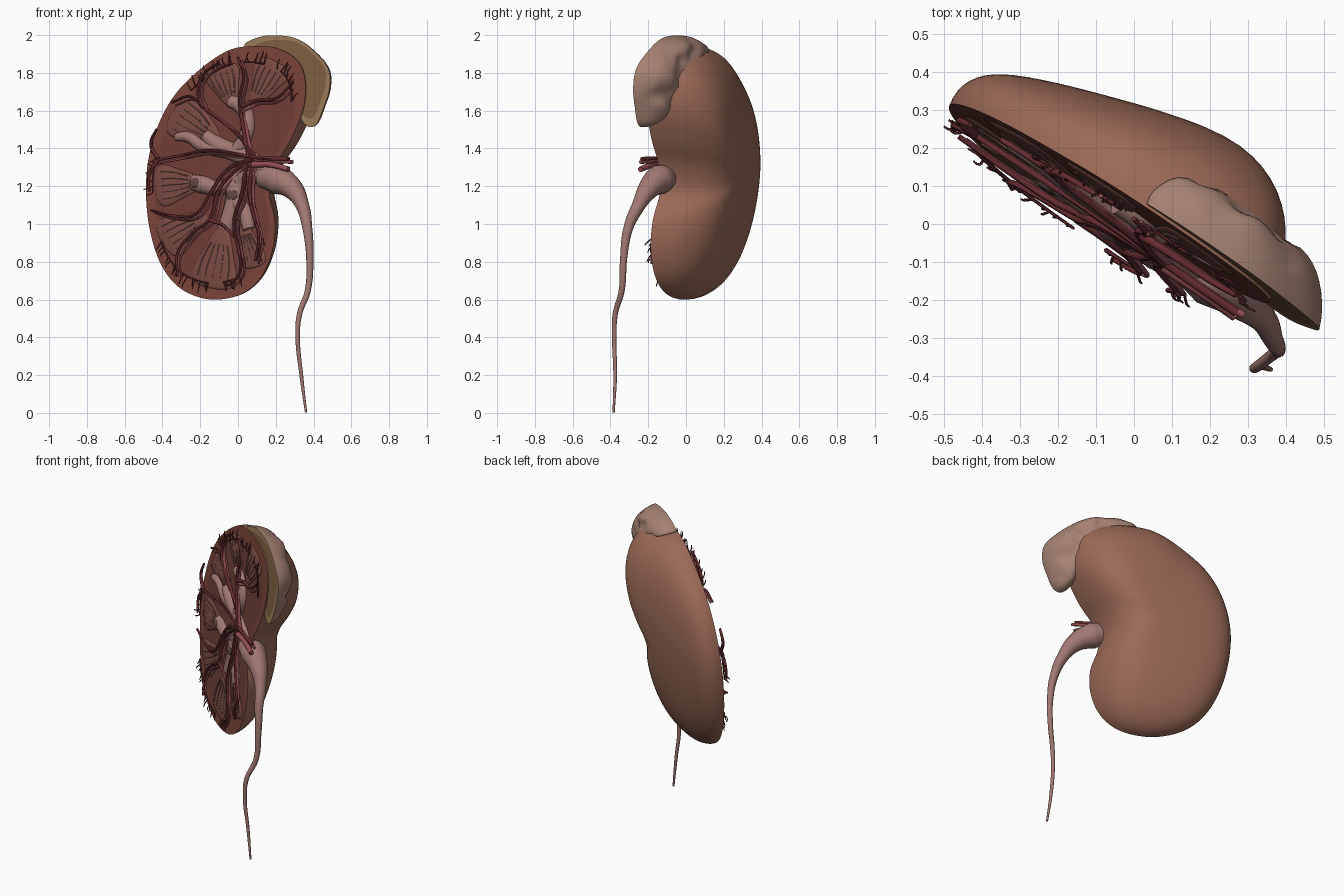
import bpy, bmesh, math, random
from mathutils import Vector, noise

if "Cube" in bpy.data.objects:
    bpy.data.objects.remove(bpy.data.objects["Cube"])

random.seed(4)
A, B, C = -0.164, -0.678, 0.118               # section plane: y = A + B*x + C*z
FRONT = Vector((B, -1, C)).normalized()


def P(x, z, off=0.0):
    """Point on the section plane, lifted off it towards the viewer."""
    return Vector((x, A + B * x + C * z, z)) + FRONT * off


def mat(name, r, g, b):
    m = bpy.data.materials.new(name)
    m.diffuse_color = (r, g, b, 1)
    m.use_nodes = True
    m.node_tree.nodes["Principled BSDF"].inputs["Base Color"].default_value = m.diffuse_color
    return m


CAPSULE = mat("capsule", 0.33, 0.145, 0.095)
CORTEX = mat("cortex", 0.20, 0.060, 0.042)
MEDULLA = mat("medulla", 0.17, 0.050, 0.038)
PYRAMID = mat("pyramid", 0.20, 0.072, 0.056)
STRIPE = mat("stripe", 0.25, 0.11, 0.09)
PELVIS = mat("pelvis", 0.36, 0.19, 0.17)
HOLE = mat("hole", 0.12, 0.06, 0.06)
ARTERY = mat("artery", 0.13, 0.025, 0.028)
VEIN = mat("vein", 0.30, 0.08, 0.09)
GLAND = mat("gland", 0.38, 0.22, 0.17)
GLAND_RIM = mat("gland_rim", 0.33, 0.20, 0.10)
GLAND_CORE = mat("gland_core", 0.22, 0.12, 0.055)


def closed_spline(pts, per=5):
    """Catmull-Rom through a closed list of 2D points."""
    out, n = [], len(pts)
    for i in range(n):
        p0, p1, p2, p3 = (Vector(pts[(i + k) % n]) for k in (-1, 0, 1, 2))
        for j in range(per):
            t = j / per
            out.append(0.5 * (2 * p1 + (p2 - p0) * t + (2 * p0 - 5 * p1 + 4 * p2 - p3) * t * t
                              + (3 * p1 - p0 - 3 * p2 + p3) * t ** 3))
    return out


def finish(name, bm, mats):
    me = bpy.data.meshes.new(name)
    bm.to_mesh(me)
    bm.free()
    ob = bpy.data.objects.new(name, me)
    bpy.context.collection.objects.link(ob)
    for m in mats:
        me.materials.append(m)
    bpy.ops.object.select_all(action='DESELECT')
    ob.select_set(True)
    bpy.context.view_layer.objects.active = ob
    bpy.ops.object.shade_smooth_by_angle(angle=math.radians(45))
    return ob


def dome(name, pts, centre, depth, mats, off=0.0, inner=0.9, steps=12, lump=0.0, per=5):
    """Flat section outline with a rounded body bulging along depth(x, z)."""
    outline, c = closed_spline(pts, per), Vector(centre)
    rings = [(inner, 0), (1, 0)]
    for k in range(1, steps):
        t = k / steps * math.pi / 2
        rings.append((math.cos(t) ** 0.85, math.sin(t) ** 0.9))
    bm = bmesh.new()

    def vert(q, d):
        co = P(q.x, q.y, off) + depth(q.x, q.y) * d
        if lump and d:
            co += depth(q.x, q.y).normalized() * lump * noise.noise(co * 11) * d
        return bm.verts.new(co)

    loops = [[vert(c + (p - c) * s, d) for p in outline] for s, d in rings]
    tip0, tip1 = vert(c, 0), vert(c, 1)
    n = len(outline)
    for i in range(n):
        j = (i + 1) % n
        bm.faces.new((tip0, loops[0][i], loops[0][j])).material_index = 0
        for k in range(len(loops) - 1):
            f = bm.faces.new((loops[k][i], loops[k + 1][i], loops[k + 1][j], loops[k][j]))
            f.material_index = min(k + 1, 2)
        bm.faces.new((loops[-1][i], tip1, loops[-1][j])).material_index = 2
    bmesh.ops.recalc_face_normals(bm, faces=bm.faces)
    return finish(name, bm, mats)


def tubes(name, paths, m, res=3, seg=5):
    """Tapered tubes; each path is a list of (point, radius)."""
    cu = bpy.data.curves.new(name + "_path", 'CURVE')
    cu.dimensions, cu.bevel_depth, cu.bevel_resolution = '3D', 1.0, res
    cu.resolution_u, cu.use_fill_caps = seg, True
    for path in paths:
        sp = cu.splines.new('BEZIER')
        sp.bezier_points.add(len(path) - 1)
        for bp, (co, r) in zip(sp.bezier_points, path):
            bp.co, bp.radius = co, r
            bp.handle_left_type = bp.handle_right_type = 'AUTO'
    tmp = bpy.data.objects.new(name + "_path", cu)
    bpy.context.collection.objects.link(tmp)
    bm = bmesh.new()
    bm.from_mesh(bpy.data.meshes.new_from_object(
        tmp.evaluated_get(bpy.context.evaluated_depsgraph_get())))
    bpy.data.objects.remove(tmp)
    return finish(name, bm, [m])


def on_face(pts, r0, r1, off):
    n = len(pts) - 1
    return [(P(x, z, off), r0 + (r1 - r0) * i / n) for i, (x, z) in enumerate(pts)]


def smooth(t):
    t = min(1, max(0, t))
    return t * t * (3 - 2 * t)


# Kidney: sectioned bean, flat in front and rounded behind
KIDNEY = [(0.04, 1.94), (-0.07, 1.91), (-0.2, 1.82), (-0.33, 1.69), (-0.42, 1.53), (-0.475, 1.34),
          (-0.487, 1.15), (-0.465, 0.96), (-0.41, 0.79), (-0.32, 0.67), (-0.2, 0.61), (-0.08, 0.602),
          (0.04, 0.64), (0.13, 0.73), (0.185, 0.87), (0.195, 1.02), (0.165, 1.17), (0.2, 1.31),
          (0.28, 1.45), (0.345, 1.61), (0.355, 1.76), (0.31, 1.87), (0.19, 1.935)]
KC = Vector((-0.08, 1.25))


def kidney_depth(x, z):
    u, v = smooth((x + 0.4) / 0.8), smooth((z - 0.8) / 0.9)
    return Vector((0.075 + 0.095 * u * v, 0.2 + 0.165 * u, 0))


dome("kidney", KIDNEY, KC, kidney_depth, [MEDULLA, CORTEX, CAPSULE], inner=0.88, steps=18)

# Adrenal gland: lumpy cap on the upper pole, cut by the same plane
dome("adrenal_gland",
     [(0.03, 1.94), (0.09, 1.985), (0.19, 2.0), (0.31, 1.98), (0.41, 1.905), (0.475, 1.82), (0.48, 1.72),
      (0.45, 1.62), (0.41, 1.53), (0.36, 1.52), (0.31, 1.6), (0.28, 1.75), (0.15, 1.87)],
     (0.33, 1.83), lambda x, z: Vector((0.04, 0.155, -0.01)),
     [GLAND_CORE, GLAND_RIM, GLAND], off=-0.008, inner=0.86, lump=0.04, per=7)

# Renal pyramids: low fan-shaped swellings with pale streaks (apex x,z, base x,z, width)
streaks = []
for i, (ax, az, bx, bz, w) in enumerate([
        (0.08, 1.63, 0.2, 1.86, 0.19), (-0.03, 1.63, -0.1, 1.84, 0.19), (-0.11, 1.45, -0.34, 1.6, 0.24),
        (-0.2, 1.22, -0.44, 1.2, 0.22), (-0.17, 1.04, -0.4, 0.9, 0.22), (-0.08, 0.97, -0.14, 0.66, 0.24),
        (0.03, 1.0, 0.09, 0.77, 0.14)]):
    a, d = Vector((ax, az)), Vector((bx - ax, bz - az))
    side = Vector((-d.y, d.x)).normalized() * w
    half = [(0.03, 0.14), (0.45, 0.36), (0.8, 0.5), (0.98, 0.3)]
    pts = [a + d * t + side * s for t, s in half] + [a + d * t - side * s for t, s in half[::-1]]
    dome("renal_pyramid_%d" % (i + 1), pts, a + d * 0.6,
         lambda x, z: FRONT * 0.012, [PYRAMID] * 3, off=0.001, steps=6, per=4)
    for k in (-0.3, -0.15, 0, 0.15, 0.3):
        pts = [a + d * 0.25 + side * k * 0.6, a + d * 0.55 + side * k, a + d * 0.82 + side * k * 1.1]
        streaks.append(on_face(pts, 0.0045, 0.003, 0.011))
tubes("pyramid_streaks", streaks, STRIPE, res=1, seg=3)

# Calyces joining the renal pelvis: paths with (x, z, radius), mostly sunk in the section
calyx_paths = [
    [(0.2, 1.24, 0.05), (0.1, 1.32, 0.05), (-0.02, 1.38, 0.05), (-0.11, 1.42, 0.05), (-0.17, 1.47, 0.035)],
    [(-0.05, 1.39, 0.045), (-0.18, 1.41, 0.035), (-0.26, 1.46, 0.03), (-0.32, 1.46, 0.022)],
    [(-0.02, 1.37, 0.04), (0.04, 1.46, 0.04), (0.055, 1.54, 0.04), (0.02, 1.62, 0.045), (-0.04, 1.65, 0.035)],
    [(0.2, 1.22, 0.05), (0.08, 1.27, 0.06), (0.0, 1.25, 0.065), (-0.02, 1.12, 0.06), (-0.07, 0.97, 0.05)],
    [(-0.02, 1.14, 0.05), (0.04, 1.05, 0.045), (0.06, 0.97, 0.035)],
    [(0.0, 1.23, 0.05), (-0.1, 1.19, 0.04), (-0.19, 1.21, 0.05), (-0.24, 1.22, 0.045)]]
tubes("calyces", [[(P(x, z, 0.028 - r * 0.8), r) for x, z, r in path] for path in calyx_paths], PELVIS)

# Openings of the cut calyces
for i, (x, z, r) in enumerate([(-0.01, 1.29, 0.028), (-0.015, 1.15, 0.03), (-0.215, 1.215, 0.026)]):
    ring = [(x + r * math.cos(t * math.pi / 4), z + r * math.sin(t * math.pi / 4)) for t in range(8)]
    dome("calyx_opening_%d" % (i + 1), ring, (x, z), lambda x, z: FRONT * 0.012, [HOLE] * 3,
         off=0.03, steps=4, per=3)

# Renal pelvis narrowing into the ureter
tubes("ureter", [[(Vector(p[:3]), p[3]) for p in [
    (0.13, -0.09, 1.25, 0.06), (0.21, -0.14, 1.235, 0.08), (0.285, -0.195, 1.19, 0.058),
    (0.34, -0.25, 1.1, 0.036), (0.367, -0.305, 0.98, 0.026), (0.38, -0.33, 0.82, 0.019),
    (0.37, -0.34, 0.65, 0.016), (0.325, -0.375, 0.52, 0.014), (0.316, -0.38, 0.4, 0.012),
    (0.335, -0.375, 0.2, 0.010), (0.36, -0.383, 0.003, 0.006)]]], PELVIS, res=5, seg=8)

# Interlobar vessels; thinner veins run beside the arteries
routes = [
    [(0.29, 1.34), (0.16, 1.345), (0.04, 1.36), (-0.12, 1.385), (-0.28, 1.36), (-0.43, 1.33)],
    [(0.1, 1.35), (0.04, 1.45), (-0.05, 1.53), (-0.16, 1.61), (-0.23, 1.67), (-0.33, 1.64)],
    [(0.08, 1.35), (0.05, 1.5), (0.03, 1.66), (0.05, 1.78), (0.02, 1.88)],
    [(0.04, 1.62), (0.12, 1.65), (0.22, 1.66), (0.29, 1.72)],
    [(-0.16, 1.61), (-0.19, 1.7), (-0.16, 1.79), (-0.08, 1.85)],
    [(0.1, 1.34), (-0.04, 1.28), (-0.13, 1.15), (-0.2, 1.05), (-0.33, 1.04), (-0.44, 1.07)],
    [(0.06, 1.33), (-0.08, 1.18), (-0.13, 1.02), (-0.22, 0.95), (-0.3, 0.84), (-0.3, 0.72)],
    [(0.1, 1.33), (0.08, 1.18), (0.1, 1.05), (0.13, 0.93), (0.11, 0.8)],
    [(0.07, 1.33), (0.04, 1.15), (0.0, 1.0), (0.02, 0.88), (0.03, 0.74), (-0.03, 0.67)],
    [(-0.13, 1.02), (-0.06, 0.99), (0.0, 0.93)],
    [(-0.4, 1.34), (-0.44, 1.42), (-0.41, 1.5)],
    [(-0.4, 1.34), (-0.45, 1.26), (-0.45, 1.17)]]
tubes("renal_arteries", [on_face(r, 0.012, 0.007, 0.037) for r in routes], ARTERY, res=2)
tubes("renal_veins", [on_face([(x + 0.016, z - 0.015) for x, z in r], 0.010, 0.005, 0.031)
                      for r in routes[:9]], VEIN, res=2)
tubes("renal_vein_stub", [on_face([(0.1, 1.31), (0.2, 1.31), (0.29, 1.285)], 0.017, 0.015, 0.04)], VEIN)

# Arcuate vessels and their fine twigs along the rim
rim = closed_spline(KIDNEY)
arcs, twigs = [], []
for start, end in [(2, 12), (24, 30), (38, 52), (56, 60), (66, 70), (98, 107), (110, 114)]:
    arcs.append(on_face([KC + (rim[i] - KC) * 0.87 for i in range(start, end + 1, 2)], 0.006, 0.004, 0.03))
    for i in range(start, end + 1):
        p, lift = rim[i] - KC, random.uniform(0.025, 0.05)
        bend = Vector((random.uniform(-0.015, 0.015), random.uniform(-0.015, 0.015)))
        twigs.append([(P(*(KC + p * 0.87), 0.03), 0.004), (P(*(KC + p * 0.91 + bend), lift), 0.0035),
                      (P(*(KC + p * random.uniform(0.93, 0.96) + bend), lift), 0.0025)])
tubes("arcuate_vessels", arcs, ARTERY, res=1, seg=3)
tubes("cortical_twigs", twigs, ARTERY, res=1, seg=2)
